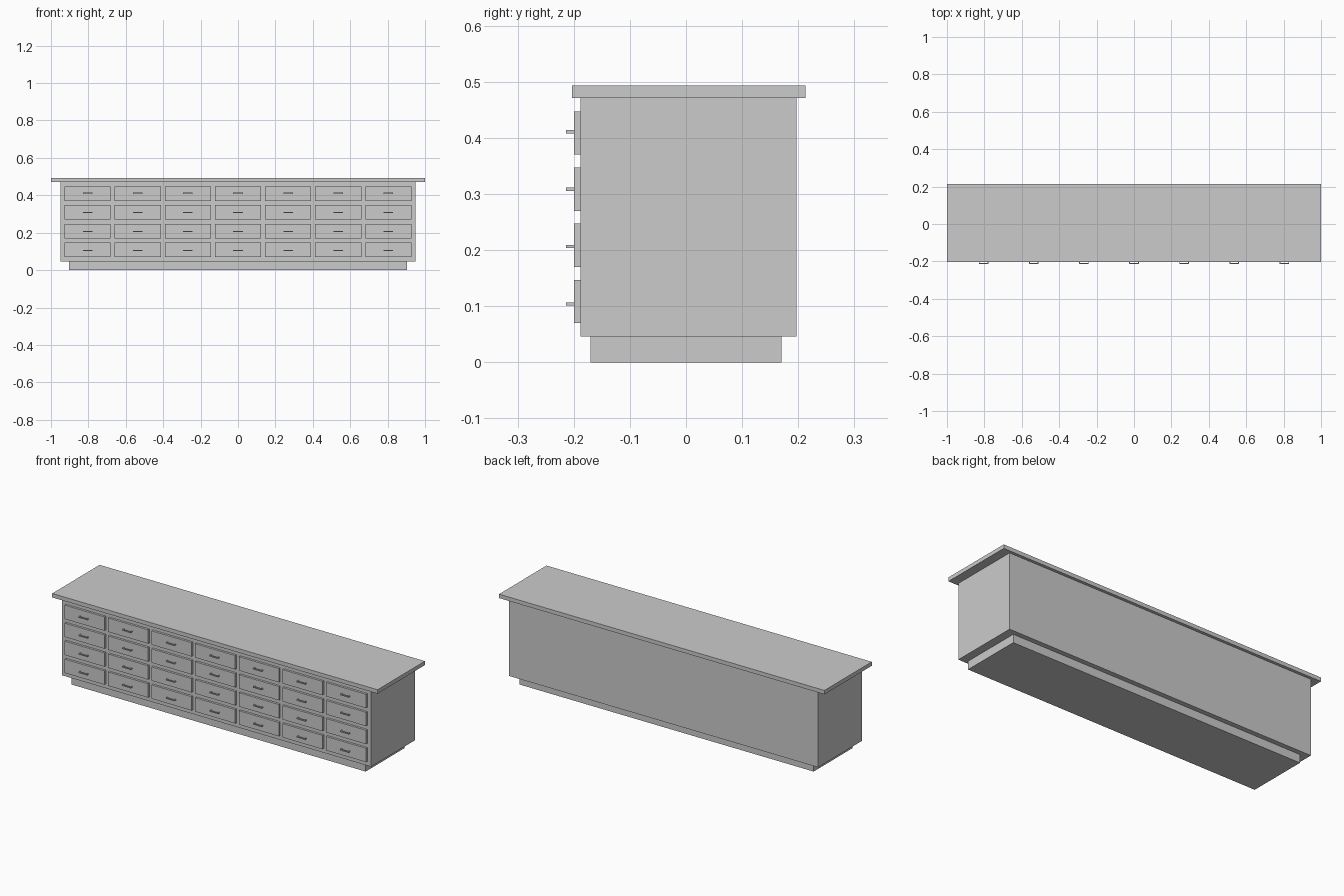
import bpy
import bmesh
from mathutils import Matrix, Vector

cube = bpy.data.objects.get("Cube")
if cube:
    bpy.data.objects.remove(cube, do_unlink=True)

# Single grey finish
grey = bpy.data.materials.new("plain grey")
grey.use_nodes = True
colour = (0.6, 0.6, 0.6, 1)
grey.diffuse_color = colour
grey.node_tree.nodes["Principled BSDF"].inputs["Base Color"].default_value = colour


def finish(name, bm):
    mesh = bpy.data.meshes.new(name)
    bm.to_mesh(mesh)
    bm.free()
    mesh.materials.append(grey)
    obj = bpy.data.objects.new(name, mesh)
    bpy.context.collection.objects.link(obj)
    return obj


def box(name, x, y, z):
    """Box from (low, high) extents on each axis."""
    low, high = (Vector(corner) for corner in zip(x, y, z))
    bm = bmesh.new()
    bmesh.ops.create_cube(bm, size=1, matrix=Matrix.Translation((low + high) / 2)
                          @ Matrix.Diagonal((*(high - low), 1)))
    return finish(name, bm)


def pull(name, x, z):
    """Flat bracket pull: a U-shaped outline extruded upwards."""
    half, bar, front, back, height = 0.026, 0.005, -0.214, -0.2, 0.006
    inner = half - bar
    outline = [(-half, back), (-half, front), (half, front), (half, back),
               (inner, back), (inner, front + bar), (-inner, front + bar), (-inner, back)]
    bm = bmesh.new()
    face = bm.faces.new([bm.verts.new((x + px, py, z - height / 2)) for px, py in outline])
    solid = bmesh.ops.extrude_face_region(bm, geom=[face])
    verts = [v for v in solid["geom"] if isinstance(v, bmesh.types.BMVert)]
    bmesh.ops.translate(bm, verts=verts, vec=(0, 0, height))
    bmesh.ops.recalc_face_normals(bm, faces=bm.faces)
    return finish(name, bm)


# Carcass
box("plinth", (-0.904, 0.904), (-0.17, 0.17), (0, 0.046))
box("cabinet_body", (-0.95, 0.95), (-0.188, 0.197), (0.046, 0.471))
box("countertop", (-1, 1), (-0.203, 0.213), (0.471, 0.493))

# Drawer grid with one pull per drawer
columns, rows, pitch, half_width = 7, 4, 0.268, 0.123
for row in range(rows):
    bottom = 0.07 + 0.1 * row
    for column in range(columns):
        x = (column - (columns - 1) / 2) * pitch
        label = f"{row + 1}_{column + 1}"
        box(f"drawer_front_{label}", (x - half_width, x + half_width),
            (-0.2, -0.187), (bottom, bottom + 0.077))
        pull(f"drawer_pull_{label}", x, 0.104 + 0.1023 * row)
